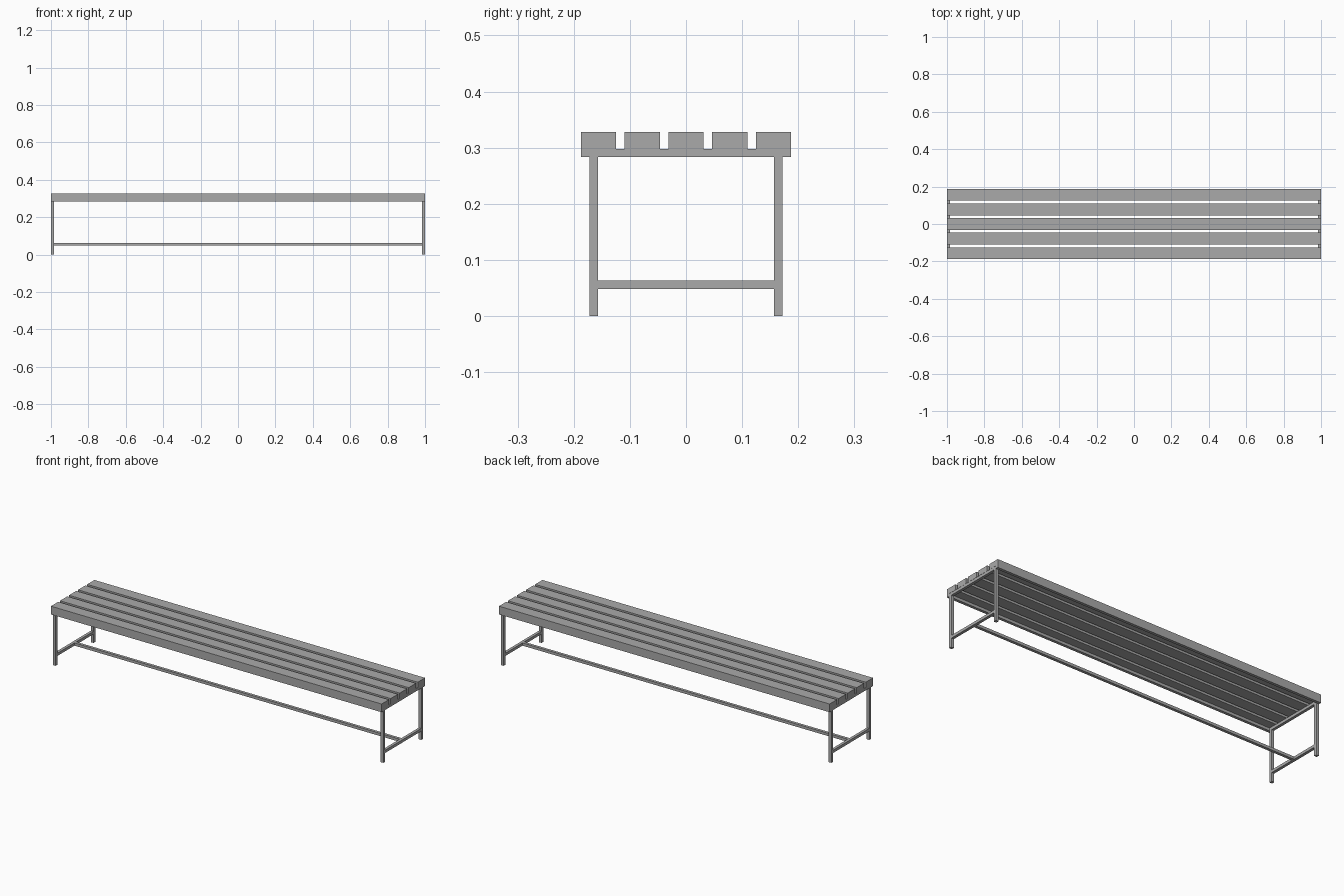
import bpy
import bmesh

cube = bpy.data.objects.get("Cube")
if cube:
    bpy.data.objects.remove(cube, do_unlink=True)

grey = bpy.data.materials.new("plain grey")
grey.use_nodes = True
color = (0.4, 0.4, 0.4, 1)
grey.diffuse_color = color
grey.node_tree.nodes["Principled BSDF"].inputs["Base Color"].default_value = color


def prism(name, profile, x0, x1):
    """Extrude a (y, z) outline along x."""
    bm = bmesh.new()
    face = bm.faces.new([bm.verts.new((x0, y, z)) for y, z in profile])
    ext = bmesh.ops.extrude_face_region(bm, geom=[face])
    verts = [v for v in ext["geom"] if isinstance(v, bmesh.types.BMVert)]
    bmesh.ops.translate(bm, verts=verts, vec=(x1 - x0, 0, 0))
    bmesh.ops.recalc_face_normals(bm, faces=bm.faces)
    mesh = bpy.data.meshes.new(name)
    bm.to_mesh(mesh)
    bm.free()
    mesh.materials.append(grey)
    obj = bpy.data.objects.new(name, mesh)
    bpy.context.collection.objects.link(obj)
    return obj


def bar(name, x, y, z):
    """Box from its (min, max) ranges."""
    return prism(name, [(y[0], z[0]), (y[1], z[0]), (y[1], z[1]), (y[0], z[1])], *x)


TOP, SEAT, LIP = 0.328, 0.298, 0.283   # slat top, slat underside, lip bottom
EDGE, TUBE = 0.1875, 0.0155            # half depth, tube thickness
WIDTH, PITCH = 0.0625, 0.078           # slat width and spacing
INNER = EDGE - TUBE                    # outer face of the legs
LOW, HIGH = 0.048, 0.063               # lower rail heights

# Three flat inner slats
for i, label in zip((-1, 0, 1), ("front", "middle", "back")):
    y = i * PITCH
    bar(f"{label}_inner_slat", (-1, 1), (y - WIDTH / 2, y + WIDTH / 2), (SEAT, TOP))

# Outer slats with a downturned lip
for s, label in ((-1, "front"), (1, "back")):
    outline = [(EDGE, TOP), (EDGE, LIP), (INNER, LIP), (INNER, SEAT),
               (EDGE - WIDTH, SEAT), (EDGE - WIDTH, TOP)]
    prism(f"{label}_edge_slat", [(s * y, z) for y, z in outline], -1, 1)

# End frames: two legs, top rail and lower rail on each side
for s, side in ((-1, "right"), (1, "left")):
    x = sorted((s * 0.999, s * (0.999 - TUBE)))
    for t, end in ((-1, "front"), (1, "back")):
        y = sorted((t * INNER, t * (INNER - TUBE)))
        bar(f"{side}_{end}_leg", x, y, (0, SEAT))
    span = (TUBE - INNER, INNER - TUBE)
    bar(f"{side}_top_rail", x, span, (LIP, SEAT))
    bar(f"{side}_lower_rail", x, span, (LOW, HIGH))

# Long stretcher joining the lower rails
reach = 0.999 - TUBE
bar("stretcher", (-reach, reach), (-TUBE / 2, TUBE / 2), (LOW, HIGH))
